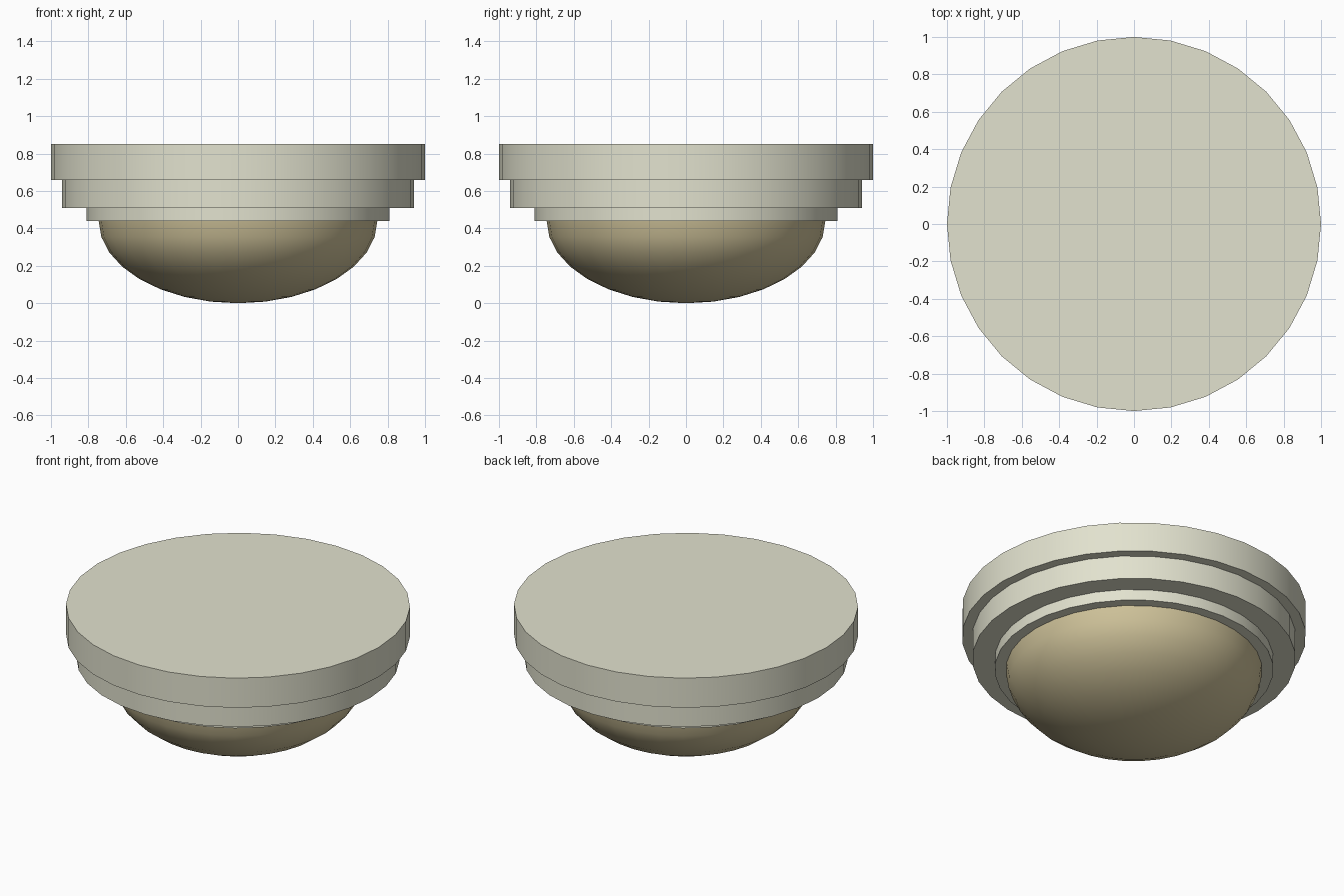
import bpy, bmesh
from math import radians

if "Cube" in bpy.data.objects:
    bpy.data.objects.remove(bpy.data.objects["Cube"])

SIDES = 32


def material(name, rgb):
    m = bpy.data.materials.new(name)
    m.diffuse_color = (*rgb, 1)
    m.use_nodes = True
    m.node_tree.nodes["Principled BSDF"].inputs["Base Color"].default_value = m.diffuse_color
    return m


def finish(ob, name, mat):
    ob.name = name
    ob.data.materials.append(mat)
    bpy.ops.object.shade_smooth_by_angle(angle=radians(30))


def disc(name, radius, z0, z1, mat):
    bpy.ops.mesh.primitive_cylinder_add(vertices=SIDES, radius=radius, depth=z1 - z0,
                                        location=(0, 0, (z0 + z1) / 2))
    finish(bpy.context.object, name, mat)


cream = material("cream", (0.76, 0.76, 0.62))
amber = material("amber_glass", (0.62, 0.54, 0.32))

# Stepped mounting base, widest at the ceiling side
disc("ceiling_plate", 1.0, 0.66, 0.85, cream)
disc("middle_step", 0.94, 0.51, 0.66, cream)
disc("collar", 0.81, 0.44, 0.51, cream)

# Glass bowl: lower half of a flattened sphere
bpy.ops.mesh.primitive_uv_sphere_add(segments=SIDES, ring_count=16, radius=1,
                                     location=(0, 0, 0.44))
bowl = bpy.context.object
bm = bmesh.new()
bm.from_mesh(bowl.data)
bmesh.ops.delete(bm, geom=[v for v in bm.verts if v.co.z > 0.01], context='VERTS')
bmesh.ops.scale(bm, vec=(0.745, 0.745, 0.44), verts=bm.verts)
bm.to_mesh(bowl.data)
bm.free()
finish(bowl, "glass_bowl", amber)
